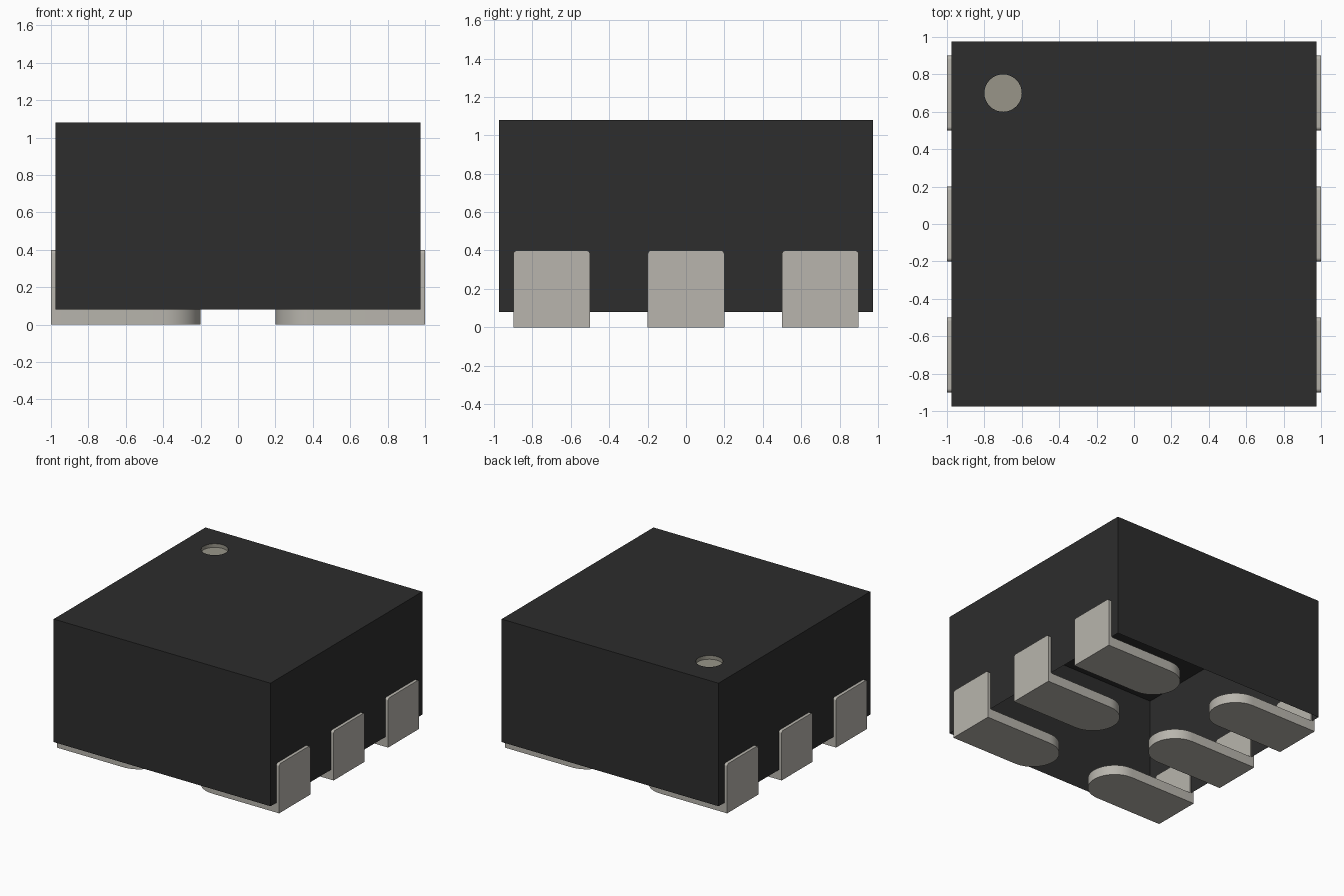
import bpy, bmesh, math
from mathutils import Vector

cube = bpy.data.objects.get("Cube")
if cube:
    bpy.data.objects.remove(cube, do_unlink=True)


def material(name, rgb):
    m = bpy.data.materials.new(name)
    m.use_nodes = True
    m.diffuse_color = (*rgb, 1)
    m.node_tree.nodes["Principled BSDF"].inputs["Base Color"].default_value = (*rgb, 1)
    return m


black = material("black plastic", (0.026, 0.026, 0.026))
metal = material("tinned metal", (0.479, 0.462, 0.418))
grey = material("marker grey", (0.314, 0.301, 0.25))


def finish(name, bm, mats):
    mesh = bpy.data.meshes.new(name)
    bm.to_mesh(mesh)
    bm.free()
    for m in mats:
        mesh.materials.append(m)
    ob = bpy.data.objects.new(name, mesh)
    bpy.context.collection.objects.link(ob)
    bpy.ops.object.select_all(action='DESELECT')
    bpy.context.view_layer.objects.active = ob
    ob.select_set(True)
    bpy.ops.object.shade_smooth_by_angle(angle=math.radians(30))
    return ob


def loop(bm, points):
    vs = [bm.verts.new(p) for p in points]
    return [bm.edges.new((v, vs[(i + 1) % len(vs)])) for i, v in enumerate(vs)]


def arc(cx, cy, r, start, end, n):
    angles = [math.radians(start + (end - start) * i / n) for i in range(n + 1)]
    return [(cx + r * math.cos(a), cy + r * math.sin(a)) for a in angles]


def extrude_edges(bm, edges, drop):
    geom = bmesh.ops.extrude_edge_only(bm, edges=edges)["geom"]
    verts = [g for g in geom if isinstance(g, bmesh.types.BMVert)]
    bmesh.ops.translate(bm, verts=verts, vec=(0, 0, -drop))
    return geom


def prism(name, points, depth):
    """Extrude a flat outline of 3D points along a vector."""
    bm = bmesh.new()
    face = bm.faces.new([bm.verts.new(p) for p in points])
    geom = bmesh.ops.extrude_face_region(bm, geom=[face])["geom"]
    verts = [g for g in geom if isinstance(g, bmesh.types.BMVert)]
    bmesh.ops.translate(bm, verts=verts, vec=depth)
    bmesh.ops.recalc_face_normals(bm, faces=bm.faces[:])
    return finish(name, bm, [metal])


# Body shell, open underneath, with a shallow round marker recess in the top
HALF, TOP, HEIGHT, RECESS = 0.975, 1.08, 1.0, 0.03
bm = bmesh.new()
outer = loop(bm, [(x * HALF, y * HALF, TOP) for x, y in ((-1, -1), (1, -1), (1, 1), (-1, 1))])
rim = loop(bm, [(x, y, TOP) for x, y in arc(-0.7, 0.7, 0.1, 0, 360, 32)[:-1]])
bmesh.ops.triangle_fill(bm, edges=outer + rim, use_beauty=True, normal=Vector((0, 0, 1)))
extrude_edges(bm, outer, HEIGHT)
pit = extrude_edges(bm, rim, RECESS)
floor_edges = [e for e in pit if isinstance(e, bmesh.types.BMEdge)
               and all(abs(v.co.z - TOP + RECESS) < 1e-4 for v in e.verts)]
floor = bmesh.ops.contextual_create(bm, geom=floor_edges)["faces"]
for f in floor + [g for g in pit if isinstance(g, bmesh.types.BMFace)]:
    f.material_index = 1
bmesh.ops.recalc_face_normals(bm, faces=bm.faces[:])
if floor[0].normal.z < 0:
    bmesh.ops.reverse_faces(bm, faces=bm.faces[:])
finish("body", bm, [black, grey])

# Terminals: rounded pad underneath plus a thin upright plate on each side
PAD, W, R = 0.08, 0.2, 0.02
for side, label in ((1, "left"), (-1, "right")):
    for y, place in ((-0.7, "front"), (0, "middle"), (0.7, "back")):
        outline = [(1, y - W), (1, y + W)] + arc(0.4, y, W, 90, 270, 24)
        prism(f"{label}_{place}_pad", [(side * a, b, 0) for a, b in outline], (0, 0, PAD))
        top = 0.4 - R
        outline = ([(y - W, PAD), (y + W, PAD)] + arc(y + W - R, top, R, 0, 90, 5)
                   + arc(y - W + R, top, R, 90, 180, 5))
        prism(f"{label}_{place}_plate", [(side, a, b) for a, b in outline], (-side * 0.035, 0, 0))
